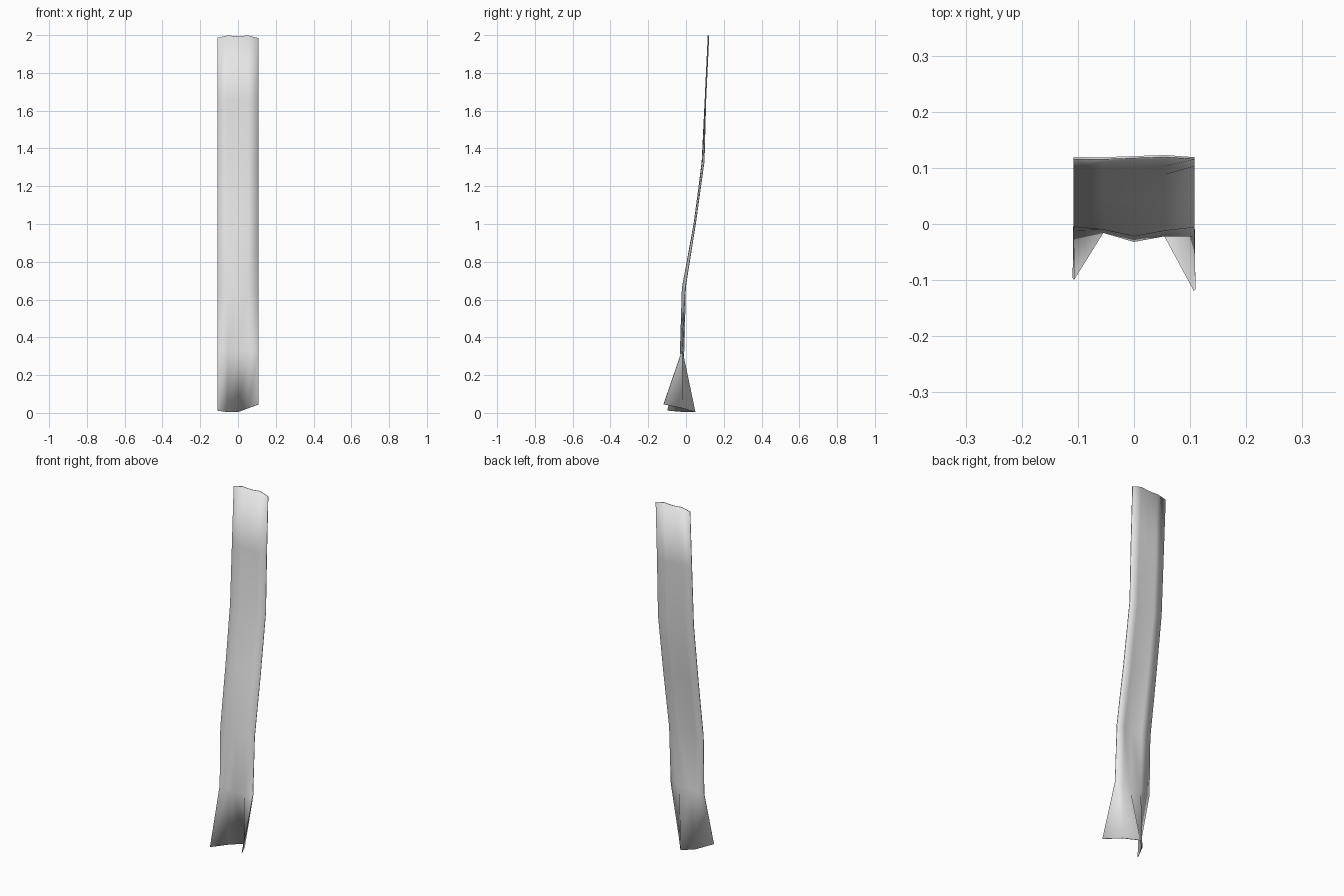
import bpy, bmesh

if "Cube" in bpy.data.objects:
    bpy.data.objects.remove(bpy.data.objects["Cube"])

# Cloth strip: rows of (height, depth at five evenly spaced columns)
COLUMNS = (-0.108, -0.055, 0.0, 0.055, 0.108)
ROWS = [
    ((0.012, 0.004, 0.004, 0.025, 0.045), (-0.098, -0.003, 0.048, -0.02, -0.118)),
    ((0.33,) * 5, (-0.010, -0.014, -0.030, -0.020, -0.020)),
    ((0.66,) * 5, (-0.003, -0.008, -0.020, -0.010, -0.004)),
    ((1.00,) * 5, (0.044, 0.043, 0.042, 0.045, 0.050)),
    ((1.33,) * 5, (0.085, 0.086, 0.086, 0.090, 0.096)),
    ((1.66,) * 5, (0.101, 0.102, 0.103, 0.105, 0.105)),
    ((1.986, 1.998, 1.994, 1.998, 1.984), (0.117, 0.117, 0.119, 0.121, 0.117)),
]

bm = bmesh.new()
grid = [[bm.verts.new((x, y, z)) for x, z, y in zip(COLUMNS, heights, depths)]
        for heights, depths in ROWS]
for low, high in zip(grid, grid[1:]):
    for i in range(len(COLUMNS) - 1):
        bm.faces.new((low[i], low[i + 1], high[i + 1], high[i]))
mesh = bpy.data.meshes.new("cloth_strip")
bm.to_mesh(mesh)
bm.free()
strip = bpy.data.objects.new("cloth_strip", mesh)
bpy.context.collection.objects.link(strip)

# Pale grey cloth
cloth = bpy.data.materials.new("pale grey cloth")
cloth.diffuse_color = (0.8, 0.8, 0.8, 1)
cloth.use_nodes = True
cloth.node_tree.nodes["Principled BSDF"].inputs["Base Color"].default_value = cloth.diffuse_color
mesh.materials.append(cloth)

# Thin, softly rounded sheet
mesh.shade_smooth()
thickness = strip.modifiers.new("thickness", 'SOLIDIFY')
thickness.thickness = 0.004
thickness.offset = 0
